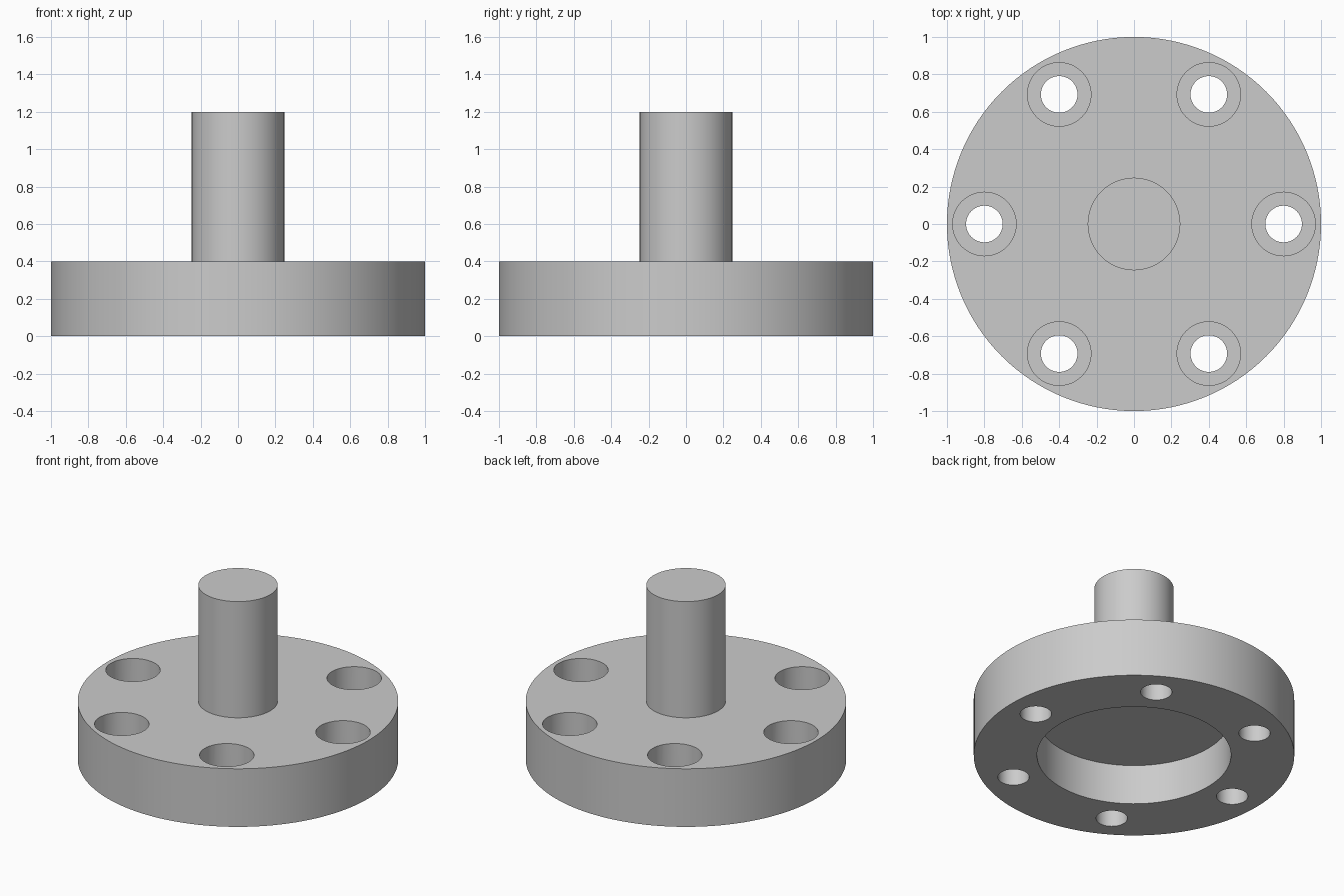
import bpy, bmesh, math

if "Cube" in bpy.data.objects:
    bpy.data.objects.remove(bpy.data.objects["Cube"])

steel = bpy.data.materials.new("plain grey")
steel.diffuse_color = (0.6, 0.6, 0.6, 1)
steel.use_nodes = True
steel.node_tree.nodes["Principled BSDF"].inputs["Base Color"].default_value = steel.diffuse_color


def lathe(name, profile, sides, x=0, y=0):
    """Closed solid of revolution; the profile starts and ends on the axis."""
    bm = bmesh.new()
    rings = []
    for r, z in profile:
        if r == 0:
            rings.append([bm.verts.new((x, y, z))])
        else:
            rings.append([bm.verts.new((x + r * math.cos(2 * math.pi * i / sides),
                                        y + r * math.sin(2 * math.pi * i / sides), z))
                          for i in range(sides)])
    for a, b in zip(rings, rings[1:]):
        if len(a) == 1:
            bm.faces.new(b)
        elif len(b) == 1:
            bm.faces.new(a)
        else:
            for i in range(sides):
                j = (i + 1) % sides
                bm.faces.new((a[i], a[j], b[j], b[i]))
    for v in [v for v in bm.verts if not v.link_faces]:
        bm.verts.remove(v)
    bmesh.ops.recalc_face_normals(bm, faces=bm.faces)
    mesh = bpy.data.meshes.new(name)
    bm.to_mesh(mesh)
    bm.free()
    mesh.materials.append(steel)
    obj = bpy.data.objects.new(name, mesh)
    bpy.context.collection.objects.link(obj)
    return obj


# Flange with round underside recess and central shaft
flange = lathe("flange_with_shaft",
               [(0, 0.275), (0.605, 0.275), (0.605, 0), (1, 0), (1, 0.4),
                (0.2475, 0.4), (0.2475, 1.2), (0, 1.2)], 128)

# Six counterbored bolt holes
for k in range(6):
    a = math.radians(60 * k)
    drill = lathe("bolt_hole_cutter",
                  [(0, -0.1), (0.098, -0.1), (0.098, 0.2), (0.17, 0.2), (0.17, 0.5), (0, 0.5)],
                  48, 0.8 * math.cos(a), 0.8 * math.sin(a))
    cut = flange.modifiers.new("bolt_hole", 'BOOLEAN')
    cut.operation = 'DIFFERENCE'
    cut.solver = 'EXACT'
    cut.object = drill
    bpy.context.view_layer.objects.active = flange
    bpy.ops.object.modifier_apply(modifier=cut.name)
    bpy.data.objects.remove(drill)

# Smooth walls, crisp rims
bpy.ops.object.select_all(action='DESELECT')
flange.select_set(True)
bpy.context.view_layer.objects.active = flange
bpy.ops.object.shade_smooth_by_angle(angle=math.radians(30))
